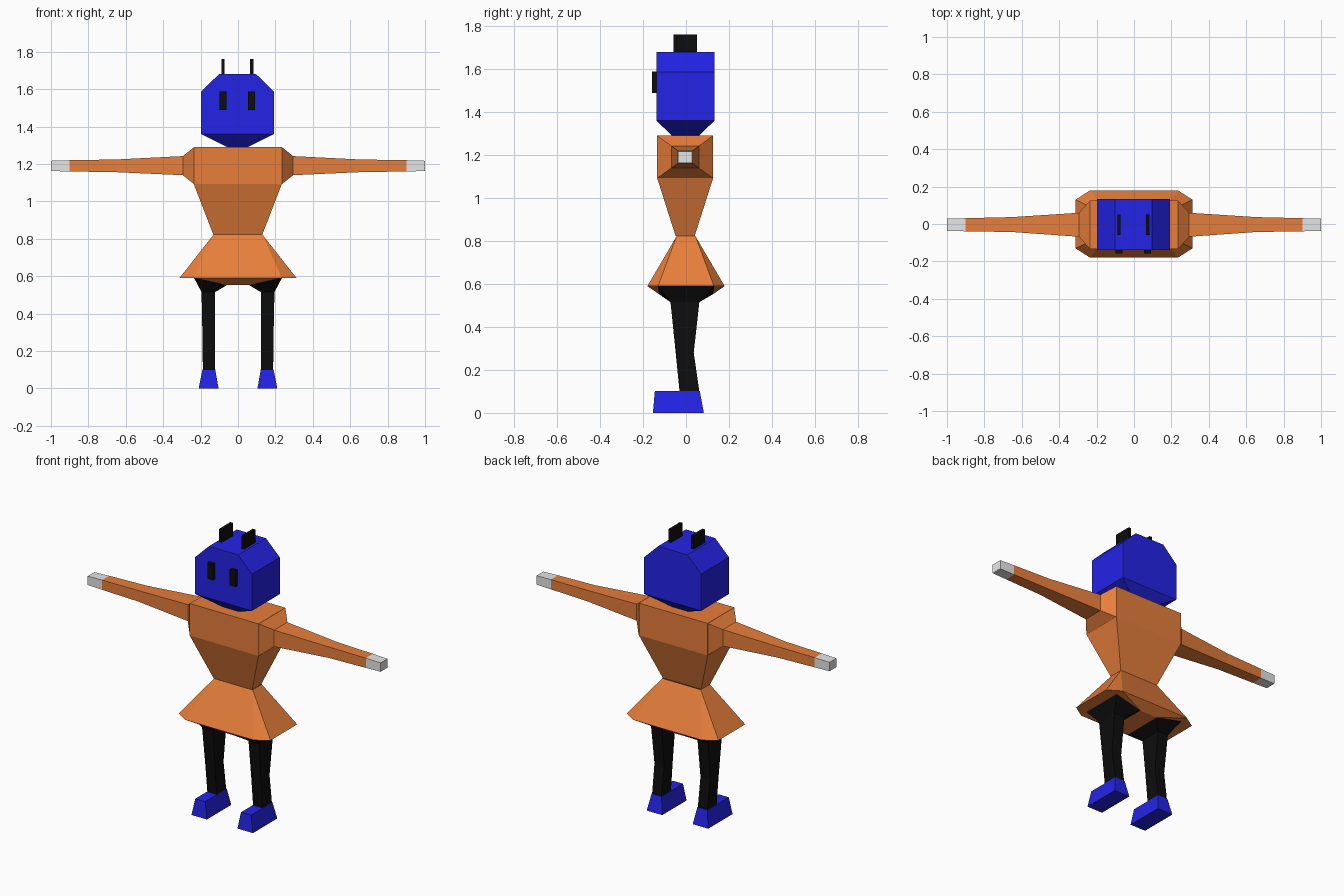
import bpy, bmesh

if "Cube" in bpy.data.objects:
    bpy.data.objects.remove(bpy.data.objects["Cube"])


def material(name, rgb):
    m = bpy.data.materials.new(name)
    m.diffuse_color = (*rgb, 1)
    m.use_nodes = True
    m.node_tree.nodes["Principled BSDF"].inputs["Base Color"].default_value = m.diffuse_color
    return m


BLUE = material("blue", (0.017, 0.017, 0.8))
ORANGE = material("orange", (0.8, 0.21, 0.044))
BLACK = material("black", (0.004, 0.004, 0.004))
GREY = material("light_grey", (0.8, 0.8, 0.81))


def make(name, verts, faces, mat, mirror=(False, False)):
    """Mesh object, optionally mirrored about x = 0 and y = 0."""
    mesh = bpy.data.meshes.new(name)
    mesh.from_pydata(verts, [], faces)
    mesh.materials.append(mat)
    bm = bmesh.new()
    bm.from_mesh(mesh)
    bmesh.ops.recalc_face_normals(bm, faces=bm.faces)
    bm.to_mesh(mesh)
    bm.free()
    ob = bpy.data.objects.new(name, mesh)
    bpy.context.collection.objects.link(ob)
    if any(mirror):
        mod = ob.modifiers.new("mirror", 'MIRROR')
        mod.use_axis = (mirror[0], mirror[1], False)
        mod.merge_threshold = 0.0005
    return ob


def loft(name, rings, mat, mirror=False, caps=(True, True)):
    """Skin a list of rings that all have the same number of points."""
    n = len(rings[0])
    verts = [p for r in rings for p in r]
    faces = [(k * n + i, k * n + (i + 1) % n, (k + 1) * n + (i + 1) % n, (k + 1) * n + i)
             for k in range(len(rings) - 1) for i in range(n)]
    if caps[0]:
        faces.append(tuple(range(n)))
    if caps[1]:
        faces.append(tuple(range(len(verts) - n, len(verts))))
    return make(name, verts, faces, mat, (mirror, False))


def flat(z, x0, x1, y0, y1):
    """Rectangle at height z."""
    return [(x0, y0, z), (x1, y0, z), (x1, y1, z), (x0, y1, z)]


def upright(x, y0, y1, z0, z1):
    """Rectangle across the arm at x."""
    return [(x, y0, z0), (x, y1, z0), (x, y1, z1), (x, y0, z1)]


def box(name, x0, x1, y0, y1, z0, z1, mat):
    return loft(name, [flat(z0, x0, x1, y0, y1), flat(z1, x0, x1, y0, y1)], mat)


# Head: tapered chin, straight cheeks, sides chamfered towards the crown
loft("head", [flat(1.29, -0.058, 0.053, -0.065, 0.06),
              flat(1.36, -0.197, 0.192, -0.138, 0.133),
              flat(1.587, -0.197, 0.192, -0.138, 0.133),
              flat(1.68, -0.102, 0.097, -0.138, 0.133)], BLUE)

# Eyes and thin upright ears
for side, cx in (("left", 0.073), ("right", -0.08)):
    box(side + "_eye", cx - 0.019, cx + 0.019, -0.158, -0.137, 1.488, 1.588, BLACK)
    box(side + "_ear", cx - 0.009, cx + 0.009, -0.058, 0.052, 1.67, 1.76, BLACK)

# Torso narrowing to the waist
loft("torso", [flat(0.822, -0.132, 0.13, -0.048, 0.04),
               flat(1.092, -0.236, 0.234, -0.134, 0.126),
               flat(1.29, -0.236, 0.234, -0.134, 0.126)], ORANGE, caps=(False, True))

# Sleeves with a sloped shoulder, and hands
loft("sleeves", [upright(0.235, -0.134, 0.126, 1.092, 1.29),
                 upright(0.295, -0.068, 0.06, 1.14, 1.242),
                 upright(0.65, -0.043, 0.037, 1.156, 1.224),
                 upright(0.9, -0.039, 0.031, 1.16, 1.22)],
     ORANGE, mirror=True, caps=(False, False))
loft("hands", [upright(0.9, -0.039, 0.031, 1.16, 1.22),
               upright(1.0, -0.037, 0.029, 1.162, 1.217)], GREY, mirror=True)

# Skirt: one quarter with its underside, mirrored both ways
quarter = [(0, .044, .822), (.131, .044, .822), (.131, 0, .822),     # waist
           (0, .18, .59), (.235, .18, .59), (.313, .13, .59), (.313, 0, .59),  # hem
           (.235, .13, .59), (.235, 0, .59),                         # leg opening
           (0, .125, .552), (.06, .125, .552), (.06, 0, .552), (0, 0, .552)]   # crotch
make("skirt", quarter,
     [(0, 3, 4, 1), (1, 4, 5), (1, 5, 6, 2), (3, 9, 10, 4), (4, 10, 7),
      (4, 7, 5), (5, 7, 8, 6), (9, 12, 11, 10)], ORANGE, (True, True))

# Legs: wide hip, slim thigh, bent knee
hip = [(0.06, -0.125, 0.552), (0.235, -0.13, 0.59), (0.235, 0.13, 0.59), (0.06, 0.125, 0.552)]
loft("legs", [hip,
              flat(0.515, 0.122, 0.195, -0.072, 0.062),
              flat(0.28, 0.124, 0.19, -0.048, 0.036),
              flat(0.1, 0.124, 0.188, -0.03, 0.062)],
     BLACK, mirror=True, caps=(False, True))

# Shoes
loft("shoes", [flat(0, 0.104, 0.21, -0.154, 0.083),
               flat(0.102, 0.122, 0.19, -0.145, 0.064)], BLUE, mirror=True)
